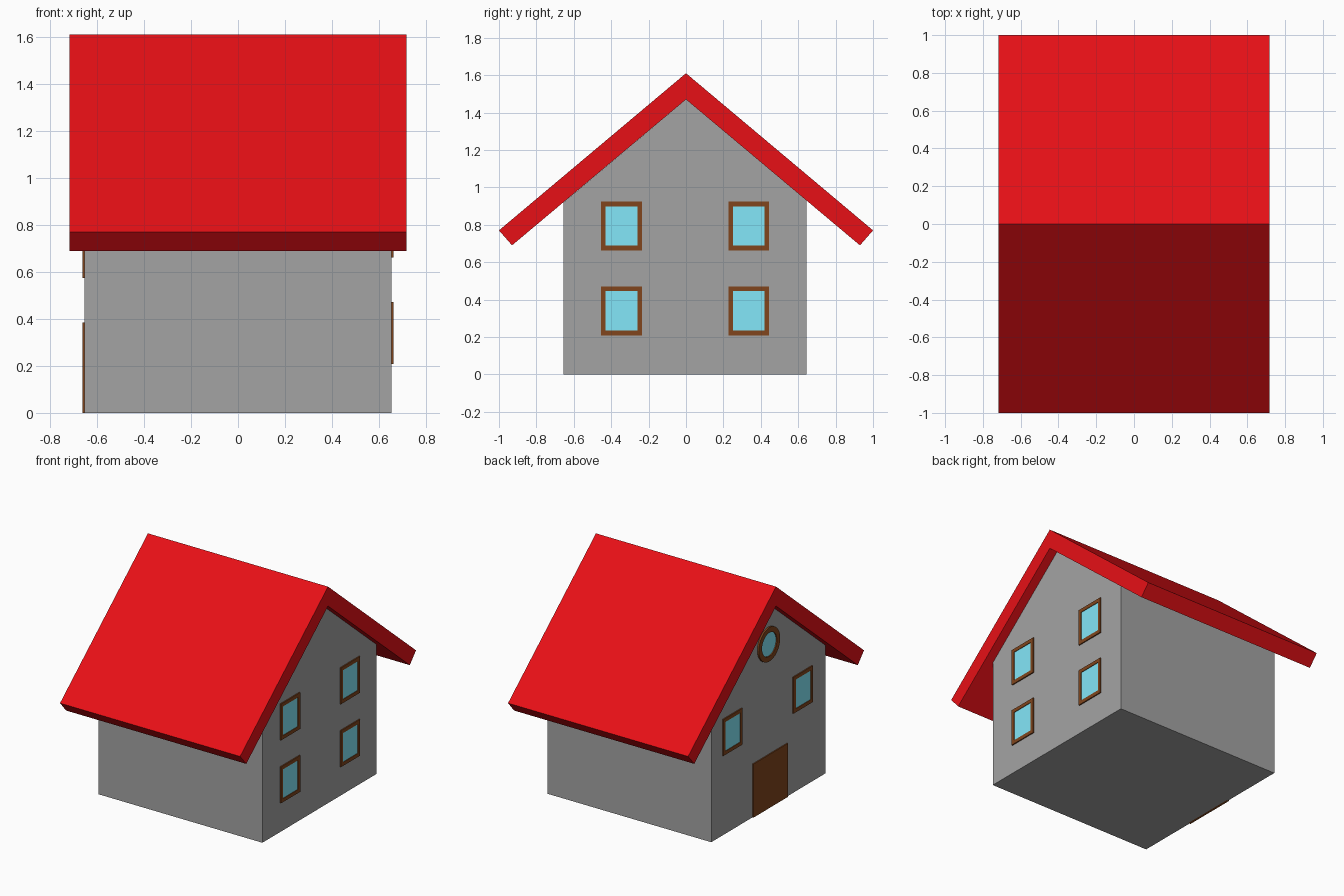
import bpy, bmesh, math

if "Cube" in bpy.data.objects:
    bpy.data.objects.remove(bpy.data.objects["Cube"])

def material(name, rgb):
    m = bpy.data.materials.new(name)
    m.diffuse_color = (*rgb, 1)
    m.use_nodes = True
    m.node_tree.nodes["Principled BSDF"].inputs["Base Color"].default_value = m.diffuse_color
    return m

RED = material("roof_red", (0.8, 0.005, 0.008))
BROWN = material("wood_brown", (0.22, 0.06, 0.012))
BLUE = material("glass_blue", (0.23, 0.8, 0.95))
GREY = material("wall_grey", (0.37, 0.37, 0.37))
WALL_X = 0.653

def finish(name, bm, mat):
    bmesh.ops.recalc_face_normals(bm, faces=bm.faces[:])
    me = bpy.data.meshes.new(name)
    bm.to_mesh(me)
    bm.free()
    me.materials.append(mat)
    ob = bpy.data.objects.new(name, me)
    bpy.context.collection.objects.link(ob)
    return ob

def prism(name, profile, x0, x1, mat):
    """Extrude a closed (y, z) profile along x."""
    bm = bmesh.new()
    face = bm.faces.new([bm.verts.new((x0, y, z)) for y, z in profile])
    ext = bmesh.ops.extrude_face_region(bm, geom=[face])
    moved = [v for v in ext["geom"] if isinstance(v, bmesh.types.BMVert)]
    bmesh.ops.translate(bm, verts=moved, vec=(x1 - x0, 0, 0))
    return finish(name, bm, mat)

def ring(name, outer, inner, x0, x1, mat):
    """Frame between two matching (y, z) outlines."""
    bm = bmesh.new()
    loops = [[bm.verts.new((x, y, z)) for y, z in o]
             for o, x in ((outer, x0), (outer, x1), (inner, x1), (inner, x0))]
    n = len(outer)
    for k in range(4):
        a, b = loops[k], loops[(k + 1) % 4]
        for i in range(n):
            j = (i + 1) % n
            bm.faces.new((a[i], a[j], b[j], b[i]))
    return finish(name, bm, mat)

def rect(y, z, w, h):
    return [(y - w, z - h), (y + w, z - h), (y + w, z + h), (y - w, z + h)]

def circle(y, z, r, n=32):
    return [(y + r * math.cos(2 * math.pi * i / n), z + r * math.sin(2 * math.pi * i / n))
            for i in range(n)]

def window(name, side, outer, inner, depth=0.008):
    ring(name + "_frame", outer, inner, side * (WALL_X - 0.01), side * (WALL_X + depth), BROWN)
    prism(name + "_glass", inner, side * (WALL_X - 0.01), side * (WALL_X + 0.004), BLUE)

# Walls with gables
prism("walls", [(-0.655, 0), (0.645, 0), (0.645, 0.93), (0, 1.47), (-0.655, 0.92)],
      -WALL_X, WALL_X, GREY)

# Pitched roof slab
prism("roof", [(-1, 0.77), (0, 1.61), (1, 0.77), (0.93, 0.69), (0, 1.47), (-0.93, 0.69)],
      -0.717, 0.717, RED)

# Rectangular windows: four on the right gable, two on the left
spots = [(1, y, z) for y in (-0.345, 0.335) for z in (0.34, 0.793)]
spots += [(-1, y, 0.705) for y in (-0.39, 0.41)]
for i, (side, y, z) in enumerate(spots):
    window(f"window_{i + 1}", side, rect(y, z, 0.109, 0.131), rect(y, z, 0.085, 0.105))

# Round attic window
window("round_window", -1, circle(0, 1.18, 0.122), circle(0, 1.18, 0.085), 0.012)

# Door
prism("door", rect(-0.02, 0.1925, 0.195, 0.1925), -WALL_X + 0.01, -WALL_X - 0.008, BROWN)
